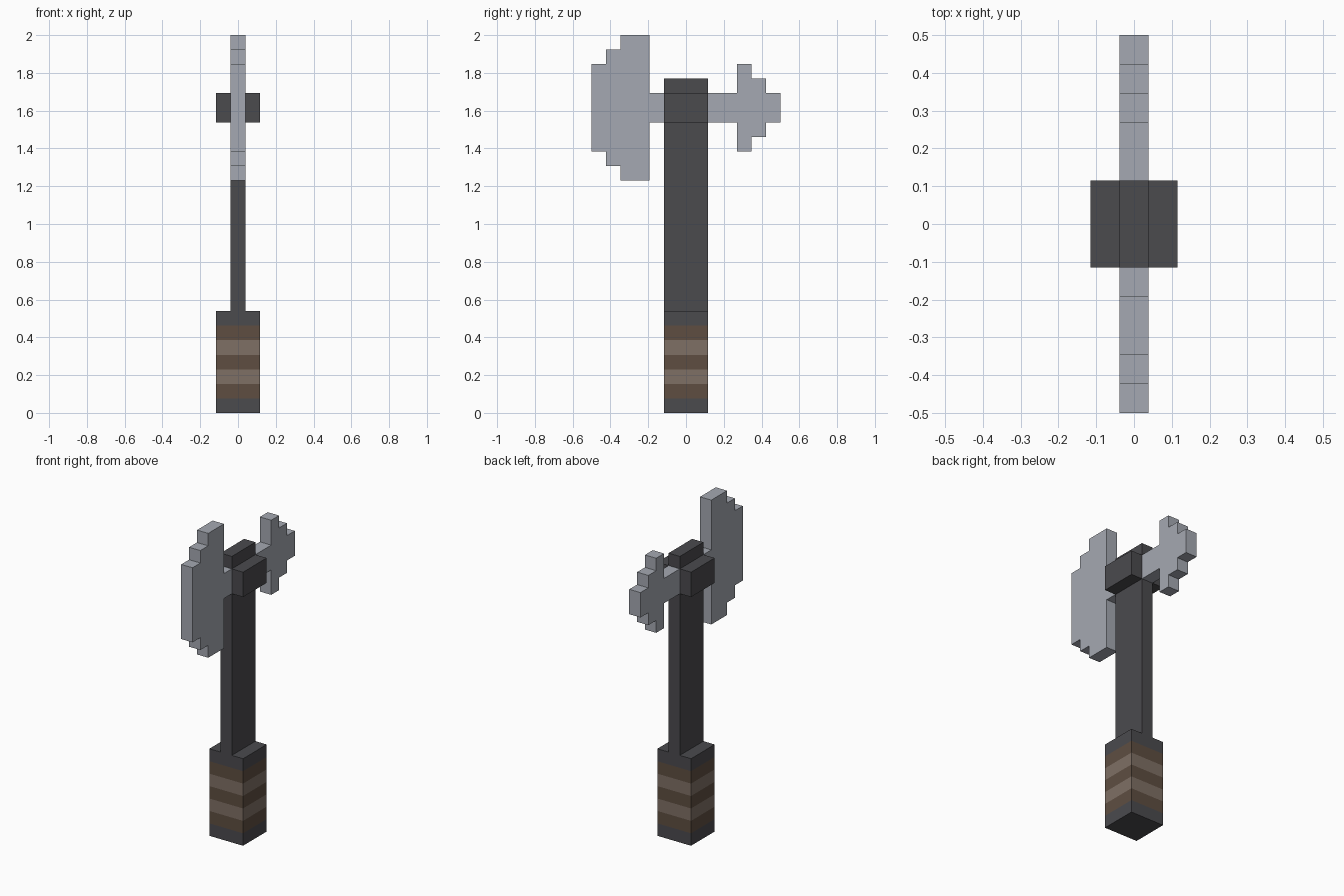
import bpy, bmesh
from mathutils import Vector

cube = bpy.data.objects.get("Cube")
if cube:
    bpy.data.objects.remove(cube, do_unlink=True)

U = 2 / 26  # block unit: the axe is 26 blocks tall


def material(name, rgb):
    mat = bpy.data.materials.new(name)
    mat.use_nodes = True
    mat.diffuse_color = (*rgb, 1)
    mat.node_tree.nodes["Principled BSDF"].inputs["Base Color"].default_value = (*rgb, 1)
    return mat


iron = material("dark iron", (0.07, 0.069, 0.076))
steel = material("pale steel", (0.376, 0.397, 0.445))
leather = material("brown leather", (0.112, 0.076, 0.053))
leather_light = material("light brown leather", (0.212, 0.16, 0.128))


def finish(name, bm, mats):
    bmesh.ops.recalc_face_normals(bm, faces=bm.faces)
    mesh = bpy.data.meshes.new(name)
    bm.to_mesh(mesh)
    bm.free()
    for mat in mats:
        mesh.materials.append(mat)
    obj = bpy.data.objects.new(name, mesh)
    bpy.context.collection.objects.link(obj)
    return obj


def box_mesh(low, high):
    """Box between two corners given in block units."""
    low, high = Vector(low) * U, Vector(high) * U
    bm = bmesh.new()
    bmesh.ops.create_cube(bm, size=1)
    for v in bm.verts:
        v.co = (low + high) / 2 + v.co * (high - low)
    return bm


def stepped_head(name, side, steps):
    """Extrude a stepped outline of (distance, half height), mirrored about the arm."""
    centre = 21
    outline = [(y, centre + h) for y, h in steps]
    outline += [(y, centre - h) for y, h in reversed(steps)]
    bm = bmesh.new()
    verts = [bm.verts.new((-U / 2, side * y * U, z * U)) for y, z in outline]
    face = bm.faces.new(verts)
    ext = bmesh.ops.extrude_face_region(bm, geom=[face])
    moved = [g for g in ext["geom"] if isinstance(g, bmesh.types.BMVert)]
    bmesh.ops.translate(bm, verts=moved, vec=(U, 0, 0))
    finish(name, bm, [steel])


# Grip with flush leather bands, one block tall each
grip = box_mesh((-1.5, -1.5, 0), (1.5, 1.5, 7))
for level in range(1, 7):
    bmesh.ops.bisect_plane(grip, geom=grip.verts[:] + grip.edges[:] + grip.faces[:],
                           plane_co=(0, 0, level * U), plane_no=(0, 0, 1))
for face in grip.faces:
    band = int(face.calc_center_median().z / U)
    if abs(face.normal.z) < 0.5 and 1 <= band <= 5:
        face.material_index = 1 if band % 2 else 2
finish("grip", grip, [iron, leather, leather_light])

# Flat shaft
finish("shaft", box_mesh((-0.5, -1.5, 7), (0.5, 1.5, 23)), [iron])

# Collar cheeks on both sides of the shaft
finish("left_collar", box_mesh((0.5, -1.5, 20), (1.5, 1.5, 22)), [iron])
finish("right_collar", box_mesh((-1.5, -1.5, 20), (-0.5, 1.5, 22)), [iron])

# Broad front blade and small back blade, each with its arm
stepped_head("front_blade", -1, [(1.5, 1), (2.5, 1), (2.5, 5), (4.5, 5),
                                 (4.5, 4), (5.5, 4), (5.5, 3), (6.5, 3)])
stepped_head("back_blade", 1, [(1.5, 1), (3.5, 1), (3.5, 3), (4.5, 3),
                               (4.5, 2), (5.5, 2), (5.5, 1), (6.5, 1)])
